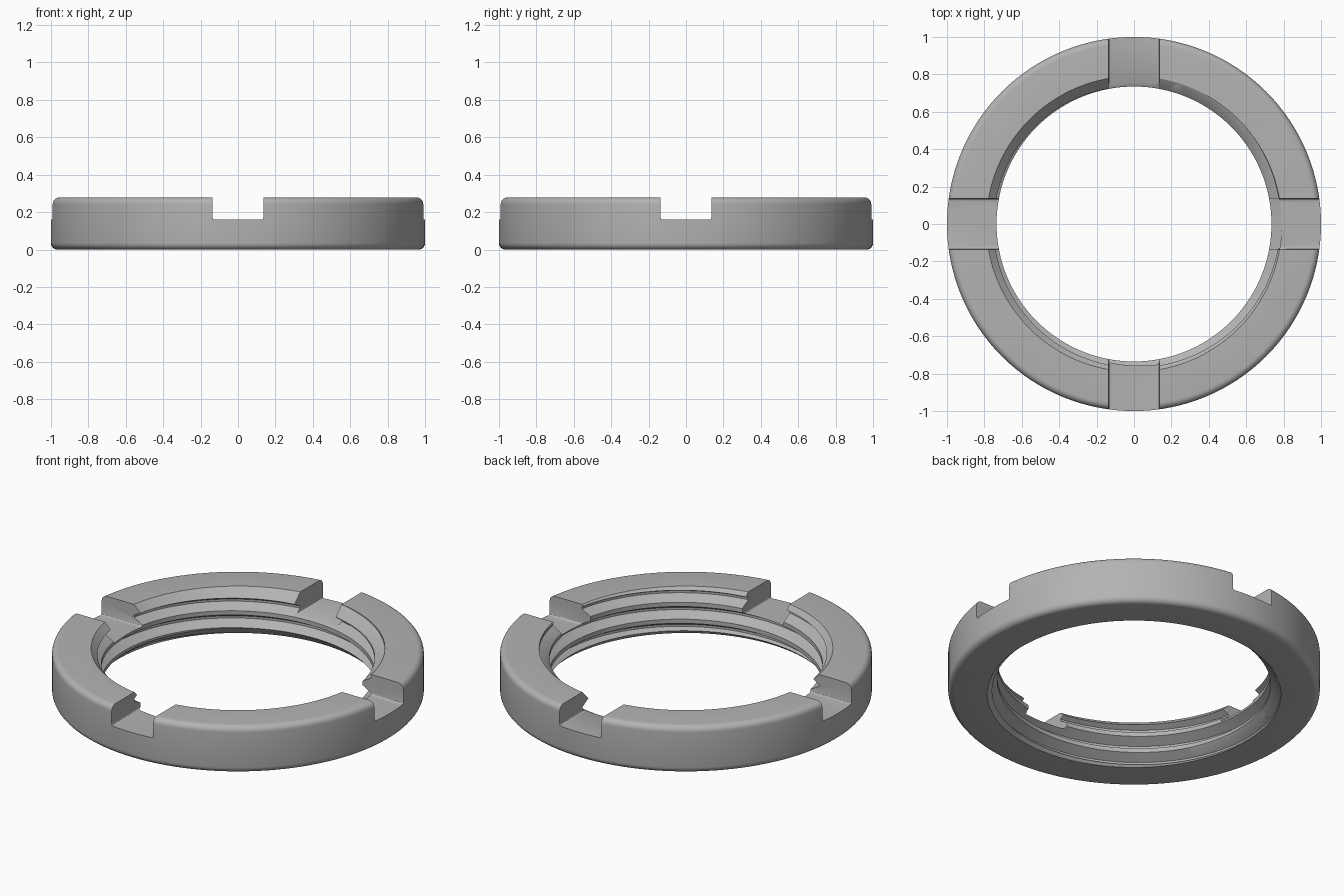
import bpy, bmesh
from math import cos, sin, tau, radians

HEIGHT, OUTER, MINOR, MAJOR = 0.278, 1.0, 0.735, 0.79
PITCH, FILLET, SEGMENTS = 0.1, 0.035, 128
SLOT_FLOOR, SLOT_WIDTH = 0.16, 0.272

cube = bpy.data.objects.get("Cube")
if cube:
    bpy.data.objects.remove(cube, do_unlink=True)

steel = bpy.data.materials.new("steel_grey")
steel.use_nodes = True
steel.diffuse_color = (0.45, 0.45, 0.45, 1)
steel.node_tree.nodes["Principled BSDF"].inputs["Base Color"].default_value = (0.45, 0.45, 0.45, 1)


def finish(name, bm):
    bmesh.ops.recalc_face_normals(bm, faces=bm.faces[:])
    mesh = bpy.data.meshes.new(name)
    bm.to_mesh(mesh)
    bm.free()
    mesh.materials.append(steel)
    ob = bpy.data.objects.new(name, mesh)
    bpy.context.collection.objects.link(ob)
    return ob


def skin(name, columns):
    """Join columns of points placed round the axis, merge them and cap the ends."""
    bm = bmesh.new()
    grid = [[bm.verts.new(p) for p in col] for col in columns]
    for a, b in zip(grid, grid[1:]):
        for k in range(len(a) - 1):
            bm.faces.new((a[k], b[k], b[k + 1], a[k + 1]))
    bmesh.ops.remove_doubles(bm, verts=bm.verts[:], dist=1e-5)
    bmesh.ops.holes_fill(bm, edges=[e for e in bm.edges if e.is_boundary], sides=0)
    return finish(name, bm)


def lathe(name, profile):
    turns = [tau * i / SEGMENTS for i in range(SEGMENTS + 1)]
    return skin(name, [[(r * cos(t), r * sin(t), z) for r, z in profile] for t in turns])


# Solid disc with rounded outer rims
arc = [radians(15 * i) for i in range(7)]
rim = [(OUTER - FILLET + FILLET * sin(a), FILLET - FILLET * cos(a)) for a in arc]
nut = lathe("slotted_ring_nut", rim + [(r, HEIGHT - z) for r, z in reversed(rim)])

# Threaded bore: a single-start helix with flat crests and roots
LOW, HIGH = -0.03, HEIGHT + 0.03
stations = [(-1 / 8, MINOR), (1 / 8, MINOR), (7 / 16, MAJOR), (9 / 16, MAJOR)]


def thread_column(t):
    start = 0.01 + PITCH * t / tau
    pts = [(start + PITCH * (n + f), r) for n in range(-4, 7) for f, r in stations]

    def radius(z):
        for (z0, r0), (z1, r1) in zip(pts, pts[1:]):
            if z0 <= z <= z1:
                return r0 + (r1 - r0) * (z - z0) / (z1 - z0)

    column = []
    for z, r in pts:
        level = min(max(z, LOW), HIGH)
        r = r if level == z else radius(level)
        column.append((r * cos(t), r * sin(t), level))
    return column


thread = skin("thread_cutter", [thread_column(tau * i / SEGMENTS) for i in range(SEGMENTS + 1)])

# Countersinks at both ends of the bore
reach = 0.07
cutters = [thread]
for name, z, s in (("lower_chamfer_cutter", 0, 1), ("upper_chamfer_cutter", HEIGHT, -1)):
    cutters.append(lathe(name, [(MAJOR + 0.02, z - s * 0.02), (MAJOR - reach, z + s * reach)]))

# Two crossing bars cut the four wrench slots
for name, size in (("slot_cutter_x", (2.4, SLOT_WIDTH)), ("slot_cutter_y", (SLOT_WIDTH, 2.4))):
    bm = bmesh.new()
    bmesh.ops.create_cube(bm, size=1)
    for v in bm.verts:
        v.co = (v.co.x * size[0], v.co.y * size[1], SLOT_FLOOR + 0.15 + v.co.z * 0.3)
    long_edges = [e for e in bm.edges if e.calc_length() > 2]
    bmesh.ops.bevel(bm, geom=long_edges, offset=0.012, segments=3, profile=0.5, affect='EDGES')
    cutters.append(finish(name, bm))

for cutter in cutters:
    cutter.hide_render = True
    cutter.hide_viewport = True
    mod = nut.modifiers.new(cutter.name, 'BOOLEAN')
    mod.operation, mod.solver, mod.object = 'DIFFERENCE', 'EXACT', cutter

# Bake the cuts, drop the helpers and shade
bpy.context.view_layer.update()
baked = bpy.data.meshes.new_from_object(nut.evaluated_get(bpy.context.evaluated_depsgraph_get()))
nut.modifiers.clear()
nut.data = baked
for cutter in cutters:
    bpy.data.objects.remove(cutter, do_unlink=True)
bpy.context.view_layer.objects.active = nut
nut.select_set(True)
bpy.ops.object.shade_smooth_by_angle(angle=radians(30))
